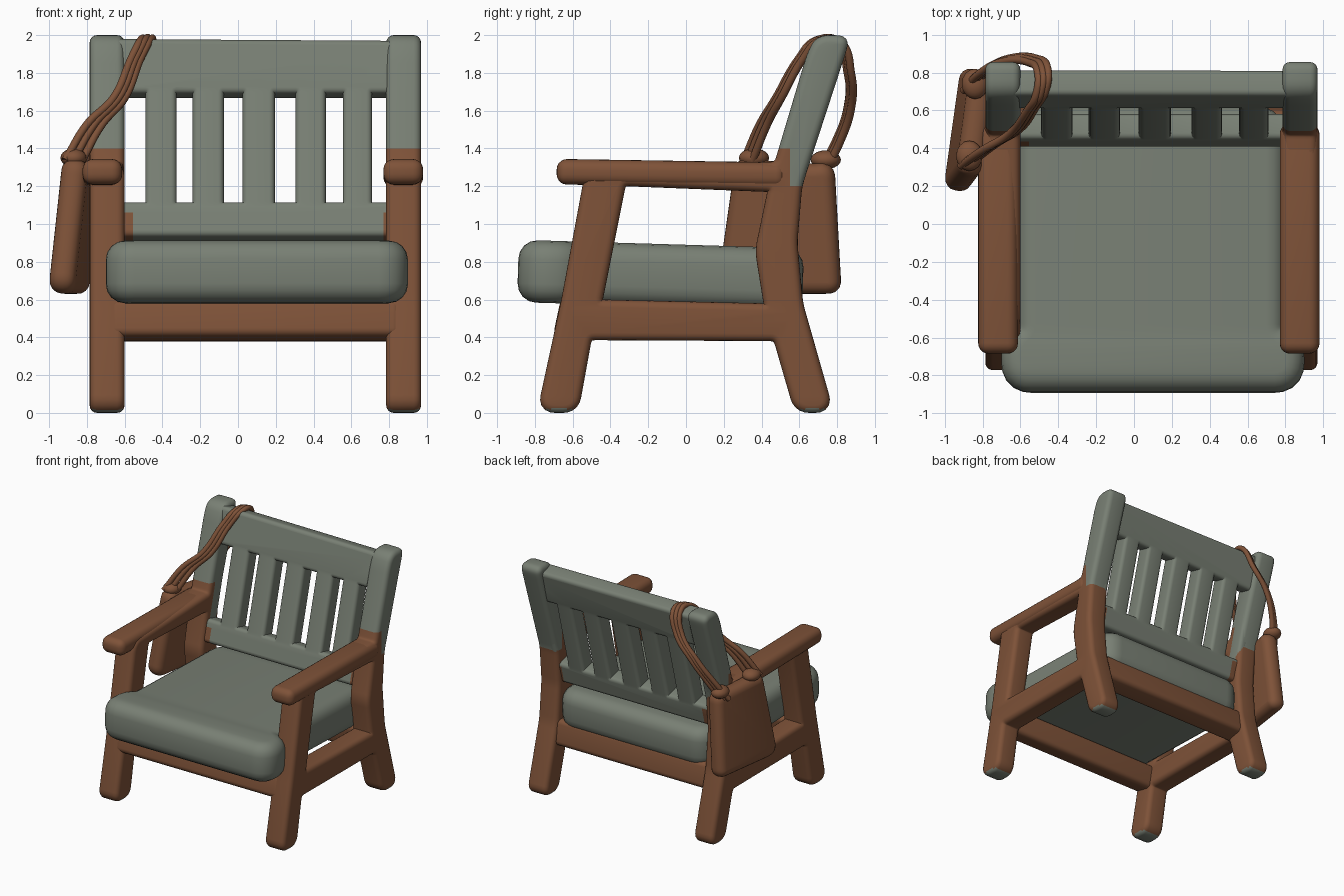
import bpy, bmesh, math
from mathutils import Matrix, Vector

if "Cube" in bpy.data.objects:
    bpy.data.objects.remove(bpy.data.objects["Cube"], do_unlink=True)


def material(name, color):
    m = bpy.data.materials.new(name)
    m.use_nodes = True
    m.diffuse_color = color
    m.node_tree.nodes["Principled BSDF"].inputs["Base Color"].default_value = color
    return m


GREY, BROWN = 0, 1
PALETTE = [material("sage grey", (0.19, 0.215, 0.175, 1)),
           material("warm brown", (0.21, 0.085, 0.04, 1))]


def finish(name, bm, rule, cuts=()):
    """Cut colour borders, colour the faces by rule and smooth the object."""
    bmesh.ops.remove_doubles(bm, verts=bm.verts, dist=0.0005)
    for co, no in cuts:
        geom = bm.verts[:] + bm.edges[:] + bm.faces[:]
        bmesh.ops.bisect_plane(bm, geom=geom, plane_co=co, plane_no=no)
    bmesh.ops.recalc_face_normals(bm, faces=bm.faces)
    bm.normal_update()
    for f in bm.faces:
        f.material_index = rule(f.calc_center_median(), f.normal) if callable(rule) else rule
    mesh = bpy.data.meshes.new(name)
    bm.to_mesh(mesh)
    bm.free()
    for m in PALETTE:
        mesh.materials.append(m)
    obj = bpy.data.objects.new(name, mesh)
    bpy.context.collection.objects.link(obj)
    bpy.ops.object.select_all(action='DESELECT')
    obj.select_set(True)
    bpy.context.view_layer.objects.active = obj
    bpy.ops.object.shade_smooth_by_angle(angle=math.radians(50))
    return obj


def curve_to_bmesh(curve, matrix):
    tmp = bpy.data.objects.new("tmp", curve)
    bpy.context.collection.objects.link(tmp)
    deps = bpy.context.evaluated_depsgraph_get()
    mesh = bpy.data.meshes.new_from_object(tmp.evaluated_get(deps))
    bm = bmesh.new()
    bm.from_mesh(mesh)
    bm.transform(matrix)
    bpy.data.objects.remove(tmp, do_unlink=True)
    bpy.data.curves.remove(curve)
    bpy.data.meshes.remove(mesh)
    return bm


def rounded(points, inset, radius, steps=5):
    """Inset a loop (outer anticlockwise, holes clockwise) and round its corners."""
    pts = [Vector(p) for p in points]
    n = len(pts)
    moved = []
    for i, p in enumerate(pts):
        a, b = (p - pts[i - 1]).normalized(), (pts[(i + 1) % n] - p).normalized()
        na, nb = Vector((-a.y, a.x)), Vector((-b.y, b.x))
        moved.append(p + (na + nb) * inset / (1 + na.dot(nb)))
    out = []
    for i, p in enumerate(moved):
        a, b = moved[i - 1] - p, moved[(i + 1) % n] - p
        s = p + a.normalized() * min(radius, a.length * 0.45)
        e = p + b.normalized() * min(radius, b.length * 0.45)
        for k in range(steps + 1):
            t = k / steps
            out.append(s * (1 - t) ** 2 + p * 2 * t * (1 - t) + e * t * t)
    return out


def slab(loops, thick, bevel, radius, matrix):
    """Filled outline with holes, given thickness and soft edges."""
    c = bpy.data.curves.new("outline", 'CURVE')
    c.dimensions, c.fill_mode = '2D', 'BOTH'
    c.extrude, c.bevel_depth, c.bevel_resolution = thick / 2 - bevel, bevel, 3
    for loop in loops:
        pts = rounded(loop, bevel, radius)
        s = c.splines.new('POLY')
        s.points.add(len(pts) - 1)
        for q, p in zip(s.points, pts):
            q.co = (p.x, p.y, 0, 1)
        s.use_cyclic_u = True
    return curve_to_bmesh(c, matrix)


def tube(name, points, radius):
    c = bpy.data.curves.new(name, 'CURVE')
    c.dimensions = '3D'
    c.bevel_depth, c.bevel_resolution, c.use_fill_caps = radius, 3, True
    s = c.splines.new('BEZIER')
    s.bezier_points.add(len(points) - 1)
    for q, p in zip(s.bezier_points, points):
        q.co = p
        q.handle_left_type = q.handle_right_type = 'AUTO'
    return finish(name, curve_to_bmesh(c, Matrix()), BROWN)


def soft_box(name, lo, hi, bevel, color, tilt=0):
    lo, hi = Vector(lo), Vector(hi)
    bm = bmesh.new()
    bmesh.ops.create_cube(bm, size=1)
    bmesh.ops.scale(bm, vec=hi - lo, verts=bm.verts)
    bmesh.ops.bevel(bm, geom=bm.edges[:], offset=bevel, segments=5, profile=0.5, affect='EDGES')
    bm.transform(Matrix.Translation((lo + hi) / 2) @ Matrix.Rotation(math.radians(tilt), 4, 'X'))
    return finish(name, bm, color)


# Maps an outline in (y, z) to the upright side plane
SIDE = Matrix(((0, 0, 1, 0), (1, 0, 0, 0), (0, 1, 0, 0), (0, 0, 0, 1)))

# Side frames: legs, side rail and back post around one opening
FRAME = [(-0.79, 0), (-0.57, 0), (-0.50, 0.385), (0.465, 0.38), (0.575, 0), (0.785, 0),
         (0.62, 0.58), (0.59, 0.90), (0.615, 1.2), (0.86, 1.95), (0.84, 2.0), (0.69, 2.0),
         (0.64, 1.9), (0.47, 1.33), (-0.53, 1.30), (-0.66, 0.60)]
OPENING = [(-0.44, 0.60), (-0.32, 1.2), (0.43, 1.17), (0.365, 0.86), (0.41, 0.58)]


def frame_color(c, n):
    upper = c.z > 1.4 or (c.z > 1.2 and c.y > 0.55)
    foot = c.z < 0.02 and n.z < -0.5
    return GREY if upper or foot else BROWN


for side, x in (("left", 0.877), ("right", -0.693)):
    bm = slab([FRAME, OPENING], 0.185, 0.04, 0.05, Matrix.Translation((x, 0, 0)) @ SIDE)
    finish(side + "_side_frame", bm, frame_color,
           [((0, 0, 1.2), (0, 0, 1)), ((0, 0, 1.4), (0, 0, 1)), ((0, 0.55, 0), (0, 1, 0))])
    arm = 0.875 if x > 0 else -0.718
    soft_box(side + "_armrest", (arm - 0.105, -0.685, 1.20), (arm + 0.105, 0.53, 1.335),
             0.055, BROWN, -0.9)

# Front and back rails
soft_box("front_rail", (-0.68, -0.685, 0.39), (0.86, -0.50, 0.59), 0.04, BROWN, -12)
soft_box("back_rail", (-0.68, 0.43, 0.385), (0.86, 0.615, 0.60), 0.04, BROWN, 10)

# Seat cushion, wider in front of the legs
CUSHION = [(-0.70, -0.89), (0.90, -0.89), (0.90, -0.60), (0.80, -0.54), (0.80, 0.62),
           (-0.62, 0.62), (-0.62, -0.54), (-0.70, -0.60)]
bm = slab([CUSHION], 0.33, 0.10, 0.06,
          Matrix.Translation((0, 0, 0.725)) @ Matrix.Rotation(math.radians(-1.7), 4, 'X'))
finish("seat_cushion", bm, GREY)

# Slatted backrest: a leaning panel with six openings
PANEL = [(-0.68, 0), (0.86, 0), (0.86, 1.075), (-0.68, 1.085)]
GAPS = [(-0.60, -0.49), (-0.325, -0.24), (-0.075, 0.025), (0.195, 0.305),
        (0.465, 0.555), (0.71, 0.79)]
holes = [[(a, 0.19), (a, 0.785), (b, 0.785), (b, 0.19)] for a, b in GAPS]
bm = slab([PANEL] + holes, 0.14, 0.03, 0.03,
          Matrix.Translation((0, 0.47, 0.92)) @ Matrix.Rotation(math.radians(75), 4, 'X'))
finish("slatted_backrest", bm,
       lambda c, n: BROWN if c.z < 1.06 and (c.x < -0.555 or c.x > 0.77) else GREY,
       [((-0.555, 0, 0), (1, 0, 0)), ((0.77, 0, 0), (1, 0, 0)), ((0, 0, 1.06), (0, 0, 1))])

# Shoulder bag hanging outside the right arm
BAG = [(-0.33, -0.34), (-0.25, -0.38), (0.29, -0.38), (0.33, -0.34), (0.30, 0.34),
       (0.20, 0.31), (-0.15, 0.33), (-0.22, 0.36)]
bm = slab([BAG], 0.14, 0.06, 0.03, Matrix.Translation((-0.865, 0.49, 1.01))
          @ Matrix.Rotation(math.radians(-8), 4, 'Z')
          @ Matrix.Rotation(math.radians(5), 4, 'Y') @ SIDE)
finish("bag_body", bm, BROWN)

# Strap strands looped over the top of the backrest, spreading toward the bag
STRAP = [(-0.87, 0.33, 1.34), (-0.76, 0.41, 1.53), (-0.63, 0.49, 1.67), (-0.54, 0.61, 1.88),
         (-0.49, 0.70, 1.975), (-0.48, 0.80, 1.97), (-0.54, 0.865, 1.80), (-0.68, 0.865, 1.62),
         (-0.80, 0.80, 1.43), (-0.87, 0.72, 1.28)]
for k, name in ((-1, "outer"), (0, "middle"), (1, "inner")):
    spread = [0.045, 0.04, 0.03, 0.025, 0.025, 0.025, 0.02, 0.02, 0.025, 0.03]
    tube("strap_" + name, [(x + k * s, y + k * s * 0.5, z - abs(k) * 0.003)
                           for (x, y, z), s in zip(STRAP, spread)], 0.021)

# Gathered knots where the strap meets the bag
for name, loc in (("front_knot", (-0.87, 0.36, 1.35)), ("back_knot", (-0.84, 0.74, 1.34))):
    bm = bmesh.new()
    bmesh.ops.create_uvsphere(bm, u_segments=16, v_segments=10, radius=1,
                              matrix=Matrix.Translation(loc) @ Matrix.Diagonal((0.07, 0.08, 0.05, 1)))
    finish(name, bm, BROWN)
